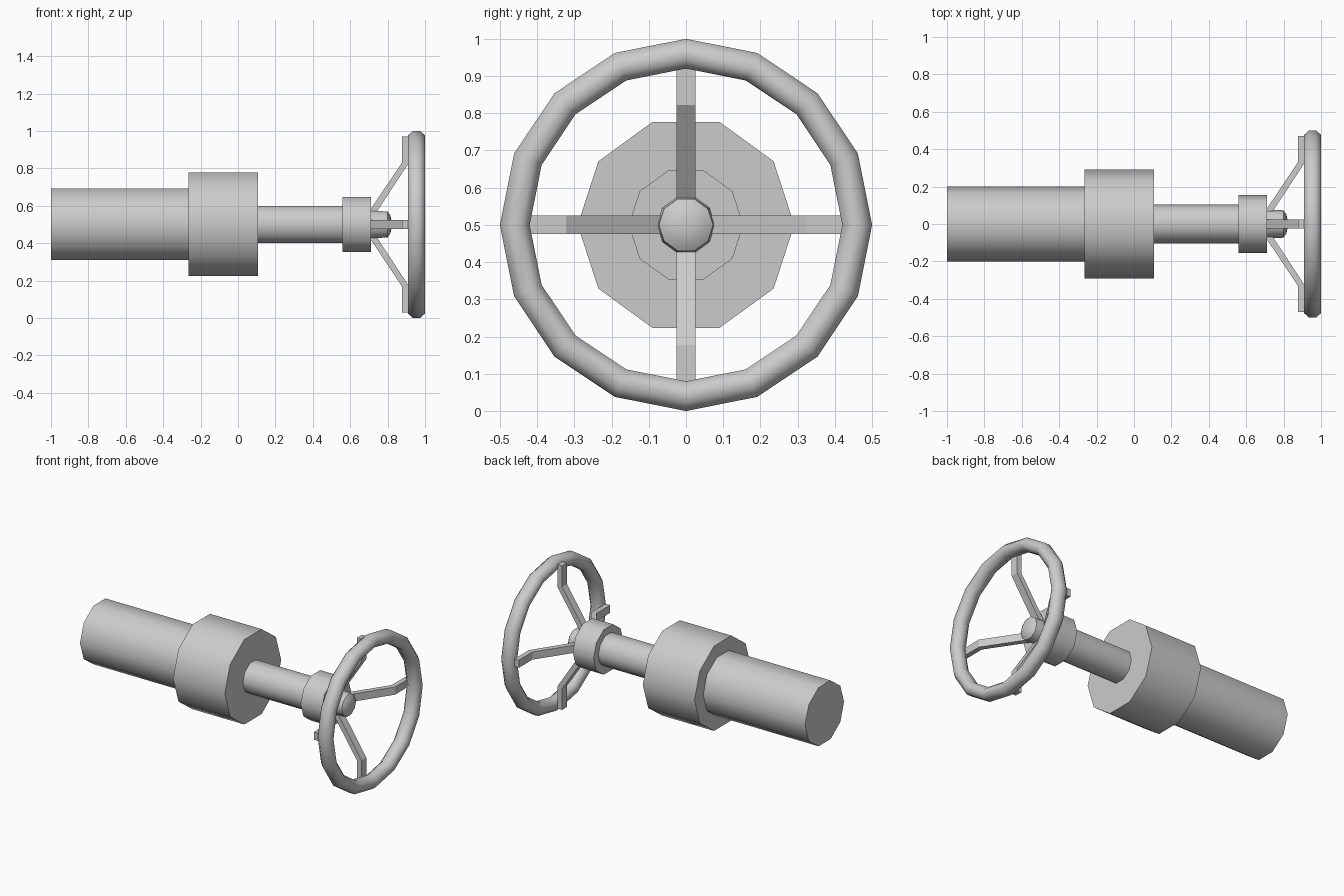
import bpy, bmesh, math
from mathutils import Matrix, Vector

if "Cube" in bpy.data.objects:
    bpy.data.objects.remove(bpy.data.objects["Cube"])

AXIS_Z = 0.5  # height of the common axis along x


def finish(name, bm, smooth=None):
    bmesh.ops.recalc_face_normals(bm, faces=bm.faces[:])
    mesh = bpy.data.meshes.new(name)
    bm.to_mesh(mesh)
    bm.free()
    obj = bpy.data.objects.new(name, mesh)
    bpy.context.collection.objects.link(obj)
    obj.location.z = AXIS_Z
    if smooth:
        bpy.ops.object.select_all(action='DESELECT')
        obj.select_set(True)
        bpy.context.view_layer.objects.active = obj
        bpy.ops.object.shade_smooth_by_angle(angle=math.radians(smooth))
    return obj


def lathe(name, profile, sides=10, closed=False, smooth=40):
    """Revolve (x, radius) points about the x axis."""
    bm = bmesh.new()
    rings = []
    for x, r in profile:
        rings.append([bm.verts.new((x, r * math.cos(2 * math.pi * i / sides),
                                    r * math.sin(2 * math.pi * i / sides)))
                      for i in range(sides)])
    pairs = list(zip(rings, rings[1:]))
    if closed:
        pairs.append((rings[-1], rings[0]))
    else:
        bm.faces.new(rings[0])
        bm.faces.new(rings[-1])
    for a, b in pairs:
        for i in range(sides):
            j = (i + 1) % sides
            bm.faces.new((a[i], a[j], b[j], b[i]))
    return finish(name, bm, smooth)


def spoke(name, angle):
    """Bent flat bar from hub to rim, turned about the axis."""
    outline = [(0.70, 0.065), (0.71, 0.082), (0.877, 0.332), (0.877, 0.47),
               (0.909, 0.47), (0.909, 0.322), (0.73, 0.05)]
    bm = bmesh.new()
    face = bm.faces.new([bm.verts.new((x, -0.025, r)) for x, r in outline])
    ext = bmesh.ops.extrude_face_region(bm, geom=[face])
    moved = [v for v in ext["geom"] if isinstance(v, bmesh.types.BMVert)]
    bmesh.ops.translate(bm, verts=moved, vec=Vector((0, 0.05, 0)))
    bmesh.ops.transform(bm, verts=bm.verts[:], matrix=Matrix.Rotation(angle, 4, 'X'))
    return finish(name, bm)


# Stepped shaft
for name, x0, x1, r in (("rear_column", -1.0, -0.265, 0.201),
                        ("column_housing", -0.265, 0.108, 0.291),
                        ("steering_shaft", 0.108, 0.56, 0.105),
                        ("shaft_collar", 0.56, 0.71, 0.154)):
    lathe(name, [(x0, r), (x1, r)])

# Slightly tapered hub with a shallow cap
lathe("hub_cap", [(0.71, 0.078), (0.80, 0.073), (0.815, 0.05), (0.821, 0.02)])

# Rim with an eight-sided cross-section
section = []
for k in range(8):
    a = math.radians(22.5 + 45 * k)
    section.append((0.9545 + 0.0492 * math.cos(a), 0.46 + 0.0433 * math.sin(a)))
lathe("wheel_rim", section, sides=16, closed=True, smooth=50)

# Four spokes
for i in range(4):
    spoke(f"spoke_{i + 1}", i * math.pi / 2)
